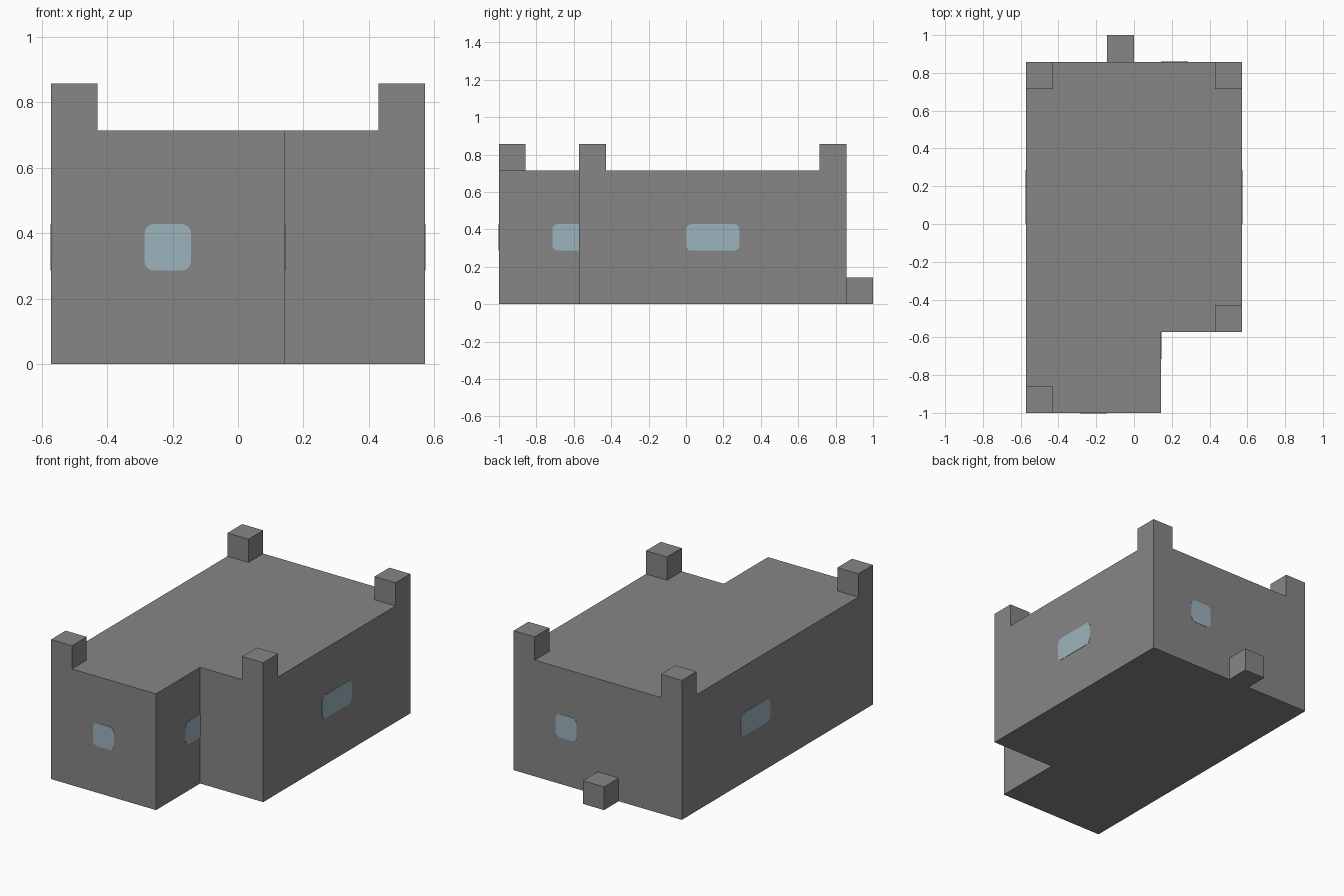
import bpy, bmesh, math
from mathutils import Matrix, Vector

U = 1 / 7  # one block of the building grid

default = bpy.data.objects.get("Cube")
if default:
    bpy.data.objects.remove(default)


def material(name, colour):
    mat = bpy.data.materials.new(name)
    mat.use_nodes = True
    mat.diffuse_color = colour
    mat.node_tree.nodes["Principled BSDF"].inputs["Base Color"].default_value = colour
    return mat


stone = material("grey stone", (0.24, 0.24, 0.24, 1))
glass = material("pale blue glass", (0.335, 0.455, 0.505, 1))


def prism(name, outline, depth, mat, matrix=Matrix()):
    """Extrude a flat outline along its local z and place it."""
    bm = bmesh.new()
    face = bm.faces.new([bm.verts.new((x, y, 0)) for x, y in outline])
    extruded = bmesh.ops.extrude_face_region(bm, geom=[face])["geom"]
    top = [v for v in extruded if isinstance(v, bmesh.types.BMVert)]
    bmesh.ops.translate(bm, verts=top, vec=(0, 0, depth))
    bmesh.ops.recalc_face_normals(bm, faces=bm.faces)
    bm.transform(matrix)
    mesh = bpy.data.meshes.new(name)
    bm.to_mesh(mesh)
    bm.free()
    mesh.materials.append(mat)
    obj = bpy.data.objects.new(name, mesh)
    bpy.context.collection.objects.link(obj)
    return obj


def block(name, x, y, z):
    """One grid cube with its lowest corner at x, y, z."""
    square = [(0, 0), (U, 0), (U, U), (0, U)]
    return prism(name, square, U, stone, Matrix.Translation(Vector((x, y, z)) * U))


def window(name, centre, width, turn):
    """Rounded pane lying on a wall; turn is the wall's heading from the front."""
    radius, w, h = 0.03, width * U / 2, U / 2
    outline = []
    for quarter, (sx, sy) in enumerate([(1, 1), (-1, 1), (-1, -1), (1, -1)]):
        for step in range(5):
            a = math.radians(90 * quarter + 22.5 * step)
            outline.append((sx * (w - radius) + radius * math.cos(a),
                            sy * (h - radius) + radius * math.sin(a)))
    place = (Matrix.Translation(Vector(centre) * U)
             @ Matrix.Rotation(math.radians(turn), 4, "Z")
             @ Matrix.Rotation(math.radians(90), 4, "X")
             @ Matrix.Translation((0, 0, -0.002)))
    return prism(name, outline, 0.004, glass, place)


# Main building with its cut-out front corner
plan = [(-4, -7), (1, -7), (1, -4), (4, -4), (4, 6), (-4, 6)]
prism("building", [(x * U, y * U) for x, y in plan], 5 * U, stone)

# Corner turrets on the flat roof
block("front_right_turret", -4, -7, 5)
block("front_left_turret", 3, -4, 5)
block("back_right_turret", -4, 5, 5)
block("back_left_turret", 3, 5, 5)

# Step at the back wall
block("back_step", -1, 6, 0)

# Windows
window("front_window", (-1.5, -7, 2.5), 1, 0)
window("recess_window", (1, -4, 2.5), 2, 90)
window("left_window", (4, 1, 2.5), 2, 90)
window("back_window", (1.5, 6, 2.5), 1, 180)
window("right_window", (-4, 1, 2.5), 2, -90)
